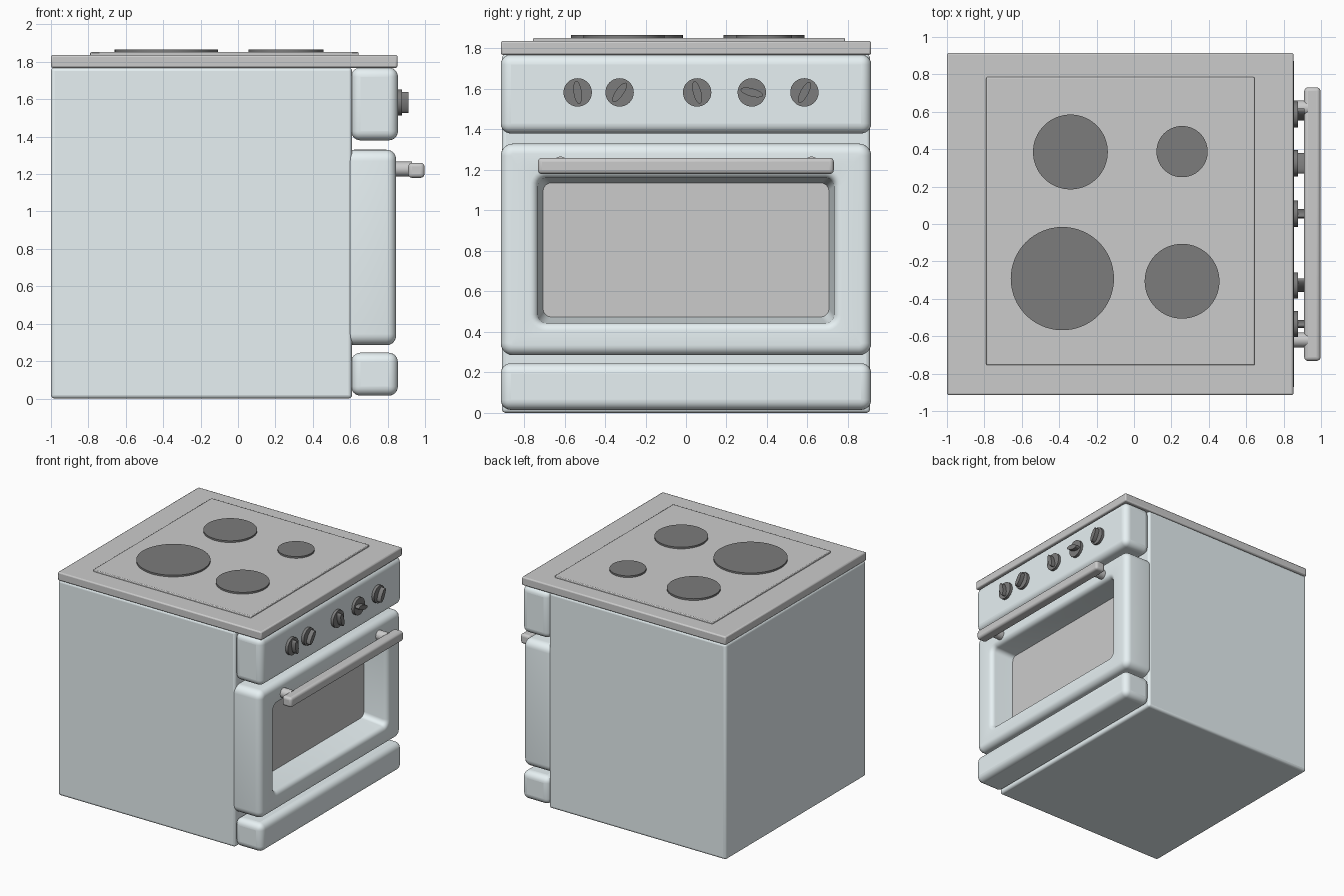
import bpy, bmesh, math

if "Cube" in bpy.data.objects:
    bpy.data.objects.remove(bpy.data.objects["Cube"])


def material(name, rgb):
    m = bpy.data.materials.new(name)
    m.diffuse_color = (*rgb, 1)
    m.use_nodes = True
    m.node_tree.nodes["Principled BSDF"].inputs["Base Color"].default_value = m.diffuse_color
    return m


BLUE = material("pale_blue", (0.80, 0.88, 0.90))
BLACK = material("black", (0.2, 0.2, 0.2))


def finish(obj, name, mat=None):
    obj.name = name
    if mat:
        obj.data.materials.append(mat)
    bpy.ops.object.select_all(action='DESELECT')
    obj.select_set(True)
    bpy.context.view_layer.objects.active = obj
    bpy.ops.object.shade_smooth_by_angle(angle=math.radians(35))
    return obj


def box(name, xr, yr, zr, bevel, mat=None, segments=4):
    lo, hi = zip(xr, yr, zr)
    bpy.ops.mesh.primitive_cube_add(size=1, location=[(a + b) / 2 for a, b in zip(lo, hi)])
    o = bpy.context.object
    o.scale = [b - a for a, b in zip(lo, hi)]
    bpy.ops.object.transform_apply(location=False, rotation=False, scale=True)
    mod = o.modifiers.new("bevel", 'BEVEL')
    mod.width, mod.segments = bevel, segments
    return finish(o, name, mat)


def disc(name, loc, r, depth, mat=None, along_x=False):
    rot = (0, math.pi / 2, 0) if along_x else (0, 0, 0)
    bpy.ops.mesh.primitive_cylinder_add(vertices=64, radius=r, depth=depth, location=loc, rotation=rot)
    return finish(bpy.context.object, name, mat)


def rounded_rect(x, hy, z0, z1, r, n=6):
    pts = []
    for i, (cy, cz) in enumerate([(hy - r, z1 - r), (r - hy, z1 - r), (r - hy, z0 + r), (hy - r, z0 + r)]):
        for k in range(n + 1):
            a = math.pi / 2 * (i + k / n)
            pts.append((x, cy + r * math.cos(a), cz + r * math.sin(a)))
    return pts


def loft(name, rings, mat=None, cap_first=True, cap_last=True):
    bm = bmesh.new()
    rows = [[bm.verts.new(p) for p in ring] for ring in rings]
    for a, b in zip(rows, rows[1:]):
        for i in range(len(a)):
            j = (i + 1) % len(a)
            bm.faces.new((a[i], a[j], b[j], b[i]))
    if cap_first:
        bm.faces.new(rows[0][::-1])
    if cap_last:
        bm.faces.new(rows[-1])
    bmesh.ops.recalc_face_normals(bm, faces=bm.faces)
    mesh = bpy.data.meshes.new(name)
    bm.to_mesh(mesh)
    bm.free()
    o = bpy.data.objects.new(name, mesh)
    bpy.context.collection.objects.link(o)
    return finish(o, name, mat)


# Cabinet, control panel and bottom drawer
box("cabinet", (-1, 0.61), (-0.91, 0.91), (0, 1.77), 0.02, BLUE)
box("control_panel", (0.605, 0.855), (-0.915, 0.915), (1.38, 1.77), 0.05, BLUE, 6)
box("drawer", (0.605, 0.855), (-0.915, 0.915), (0.015, 0.245), 0.05, BLUE, 6)

# Oven door: rounded shell flowing into a deep tapered window recess
rings = []
R = 0.05
for x0, s, angles in [(0.59 + 0.03, 0.03, range(-90, 1, 18)), (0.845 - R, R, range(0, 91, 15))]:
    for deg in angles:
        a = math.radians(deg)
        d = s * (1 - math.cos(a))
        rings.append(rounded_rect(x0 + s * math.sin(a), 0.915 - d, 0.285 + d, 1.33 - d, 0.06 - d))
for deg in range(90, -1, -15):
    a = math.radians(deg)
    d = 0.04 * (1 - math.cos(a))
    rings.append(rounded_rect(0.805 + 0.04 * math.sin(a), 0.73 + d, 0.445 + d * -1, 1.16 + d, 0.04 + d))
rings.append(rounded_rect(0.645, 0.705, 0.475, 1.135, 0.04))
loft("oven_door", rings, BLUE, cap_last=False)

# Oven window
loft("oven_window", [rounded_rect(x, 0.71, 0.47, 1.14, 0.04) for x in (0.63, 0.65)])

# Door handle with two posts
box("handle_bar", (0.91, 0.997), (-0.732, 0.73), (1.18, 1.26), 0.02)
for side in (-1, 1):
    disc("handle_post", (0.88, side * 0.62, 1.227), 0.039, 0.10, along_x=True)

# Worktop, raised hob plate and hot plates
box("worktop", (-1, 0.853), (-0.915, 0.915), (1.768, 1.837), 0.01, segments=2)
plate = box("hob_plate", (-0.79, 0.645), (-0.755, 0.785), (1.82, 1.852), 0.006, segments=2)
for x, y, r in [(-0.34, 0.385, 0.2), (0.257, 0.387, 0.137), (-0.383, -0.292, 0.276), (0.257, -0.306, 0.2)]:
    disc("hot_plate", (x, y, 1.855), r, 0.022, BLACK)

# Knobs: round base with an elliptical grip turned to different settings
for y, tilt in [(-0.535, 8), (-0.328, -35), (0.055, 15), (0.325, 75), (0.585, -28)]:
    disc("knob_base", (0.864, y, 1.583), 0.07, 0.026, BLACK, True)
    t = math.radians(tilt)
    ring = []
    for k in range(32):
        a = 2 * math.pi * k / 32
        u, v = 0.02 * math.cos(a), 0.057 * math.sin(a)
        ring.append((y + u * math.cos(t) - v * math.sin(t), 1.583 + u * math.sin(t) + v * math.cos(t)))
    loft("knob_grip", [[(x, *p) for p in ring] for x in (0.87, 0.912)], BLACK)
